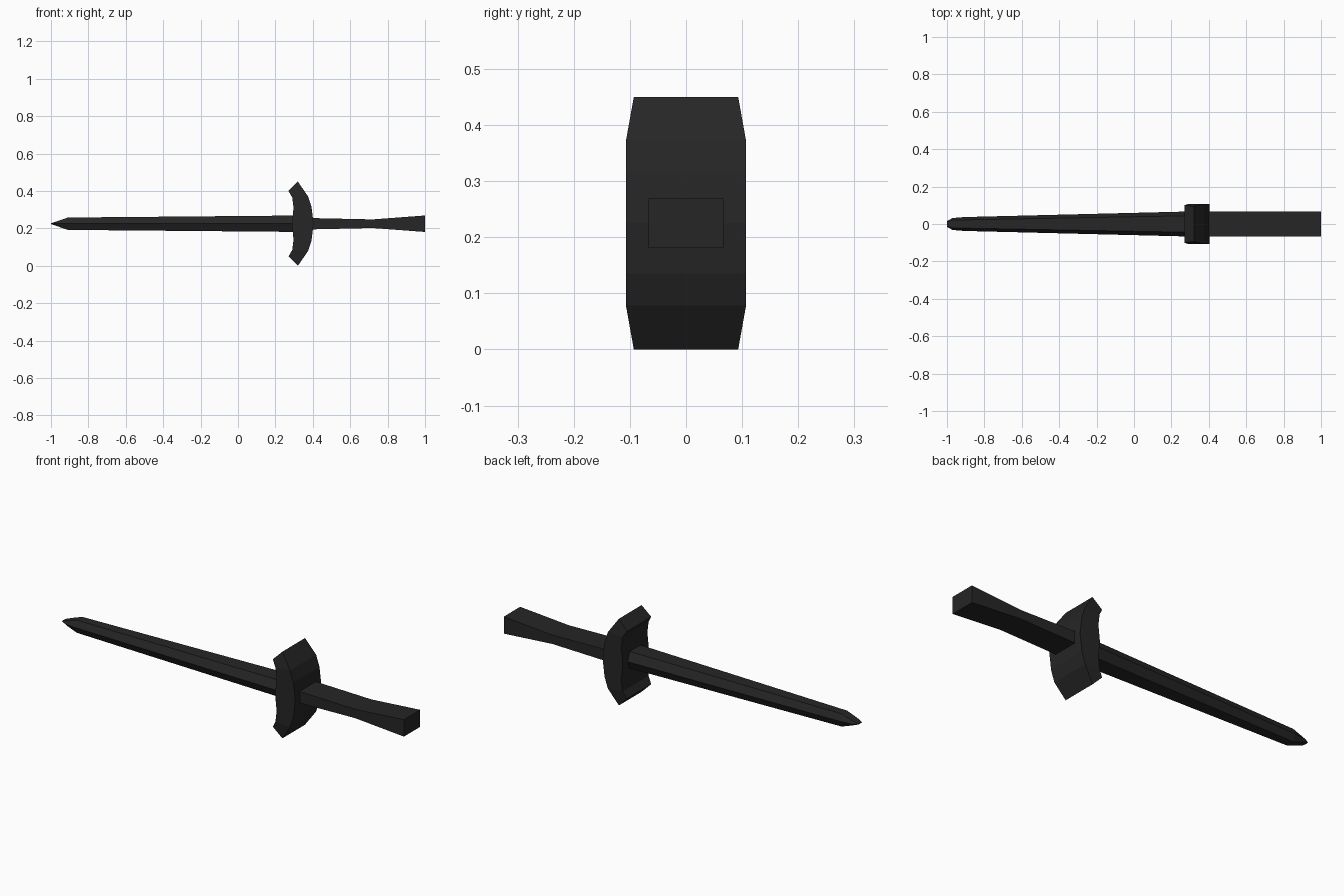
import bpy
import bmesh

if "Cube" in bpy.data.objects:
    bpy.data.objects.remove(bpy.data.objects["Cube"])

ZC = 0.225  # height of the sword's long axis

mat = bpy.data.materials.new("near black")
mat.diffuse_color = (0.019, 0.019, 0.019, 1)
mat.use_nodes = True
mat.node_tree.nodes["Principled BSDF"].inputs["Base Color"].default_value = mat.diffuse_color


def finish(name, bm):
    bmesh.ops.remove_doubles(bm, verts=bm.verts, dist=1e-5)
    bmesh.ops.recalc_face_normals(bm, faces=bm.faces)
    me = bpy.data.meshes.new(name)
    bm.to_mesh(me)
    bm.free()
    me.materials.append(mat)
    ob = bpy.data.objects.new(name, me)
    bpy.context.collection.objects.link(ob)
    return ob


def loft(name, rings):
    """Skin a list of equal-length closed rings and cap both ends."""
    bm = bmesh.new()
    loops = [[bm.verts.new(p) for p in r] for r in rings]
    n = len(loops[0])
    for a, b in zip(loops, loops[1:]):
        for i in range(n):
            j = (i + 1) % n
            bm.faces.new((a[i], a[j], b[j], b[i]))
    bm.faces.new(loops[0])
    bm.faces.new(loops[-1])
    return finish(name, bm)


# Blade: flattened hexagon section (x, half width, flat half width, half height)
def hexagon(x, w, f, h):
    return [(x, y, ZC + z) for y, z in
            ((-w, 0), (-f, h), (f, h), (w, 0), (f, -h), (-f, -h))]


loft("blade", [hexagon(*s) for s in (
    (-1.0, 0.016, 0.012, 0.002),
    (-0.97, 0.032, 0.02, 0.012),
    (-0.91, 0.037, 0.022, 0.033),
    (0.34, 0.068, 0.045, 0.044))])


# Grip: rectangular section, flared toward the end
def rect(x, h):
    w = 0.067
    return [(x, -w, ZC - h), (x, w, ZC - h), (x, w, ZC + h), (x, -w, ZC + h)]


loft("grip", [rect(0.35, 0.032), rect(0.40, 0.030), rect(0.72, 0.023), rect(1.0, 0.044)])

# Crossguard: crescent, each row is (height offset, inner x, outer offset, outer x, )
half = [(0.0, 0.288, 0.0, 0.404), (0.085, 0.297, 0.09, 0.393),
        (0.14, 0.290, 0.147, 0.374), (0.175, 0.270, 0.225, 0.32)]
rows = [(-a, xi, -b, xo) for a, xi, b, xo in reversed(half[1:])] + half


def guard_ring(a, xi, b, xo):
    wi = 0.100 if abs(a) > 0.17 else 0.107
    wo = 0.093 if abs(b) > 0.2 else 0.107
    return [(xi, -wi, ZC + a), (xo, -wo, ZC + b), (xo, wo, ZC + b), (xi, wi, ZC + a)]


loft("crossguard", [guard_ring(*r) for r in rows])
